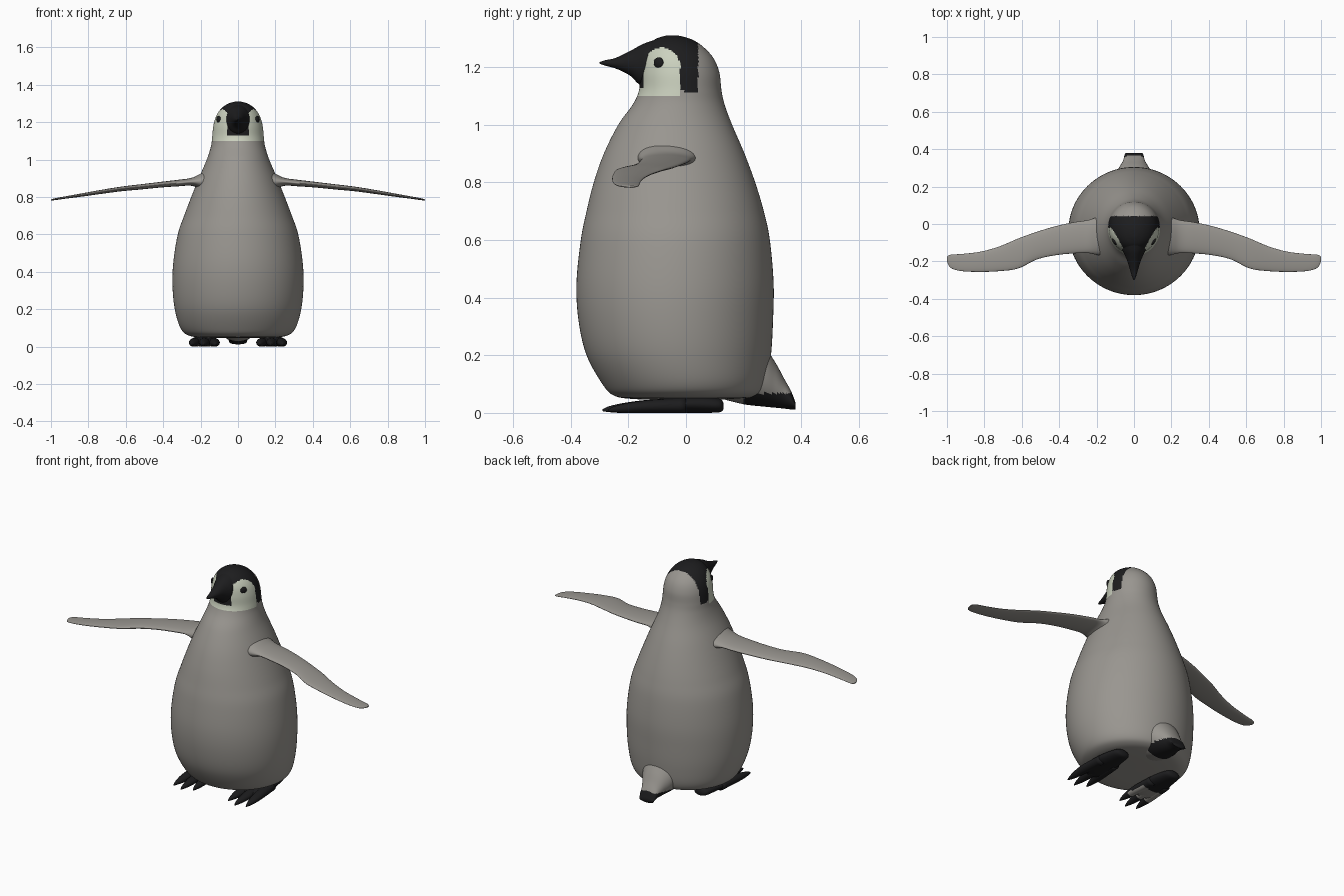
import bpy
import bmesh
import math
from mathutils import Vector

cube = bpy.data.objects.get("Cube")
if cube:
    bpy.data.objects.remove(cube, do_unlink=True)


def material(name, colour):
    mat = bpy.data.materials.new(name)
    mat.use_nodes = True
    mat.diffuse_color = (*colour, 1)
    shader = mat.node_tree.nodes["Principled BSDF"]
    shader.inputs["Base Color"].default_value = (*colour, 1)
    shader.inputs["Roughness"].default_value = 0.8
    return mat


DOWN, BLACK, FACE = range(3)
MATERIALS = [
    material("grey_down", (0.32, 0.305, 0.28)),
    material("black_feather", (0.012, 0.012, 0.013)),
    material("pale_face", (0.6, 0.64, 0.52)),
]


def smooth_stations(stations, steps):
    """Catmull-Rom interpolation of all the values in a list of stations."""
    result = []
    last = len(stations) - 1
    for i in range(last):
        quad = [stations[max(0, min(last, i + k))] for k in (-1, 0, 1, 2)]
        for s in range(steps):
            t = s / steps
            result.append([
                b + 0.5 * t * (c - a + t * (2 * a - 5 * b + 4 * c - d + t * (3 * (b - c) + d - a)))
                for a, b, c, d in zip(*quad)])
    result.append(list(stations[last]))
    return result


def finish(name, bm, colour):
    """Turn a bmesh into a smooth object, coloured by a constant or by a rule."""
    bmesh.ops.recalc_face_normals(bm, faces=bm.faces)
    for face in bm.faces:
        face.smooth = True
        face.material_index = colour(face.calc_center_median()) if callable(colour) else colour
    mesh = bpy.data.meshes.new(name)
    bm.to_mesh(mesh)
    bm.free()
    for mat in MATERIALS:
        mesh.materials.append(mat)
    obj = bpy.data.objects.new(name, mesh)
    bpy.context.collection.objects.link(obj)
    return obj


def loft(name, axis, stations, colour, segments=32, steps=4, side=1):
    """Oval rings along an axis; a station is (position, u low, u high, v low, v high)."""
    bm = bmesh.new()
    u_axis, v_axis = [k for k in range(3) if k != axis]
    rings = []
    for pos, u0, u1, v0, v1 in smooth_stations(stations, steps):
        ring = []
        for k in range(segments):
            angle = math.tau * k / segments
            point = Vector()
            point[axis] = pos
            point[u_axis] = (u0 + u1) / 2 + (u1 - u0) / 2 * math.cos(angle)
            point[v_axis] = (v0 + v1) / 2 + (v1 - v0) / 2 * math.sin(angle)
            point.x *= side
            ring.append(bm.verts.new(point))
        rings.append(ring)
    for low, high in zip(rings, rings[1:]):
        for k in range(segments):
            n = (k + 1) % segments
            bm.faces.new((low[k], low[n], high[n], high[k]))
    bm.faces.new(rings[0])
    bm.faces.new(rings[-1])
    return finish(name, bm, colour)


def centred(rows, x=0):
    """Expand (position, half width, v low, v high) into full stations."""
    return [(p, x - w, x + w, v0, v1) for p, w, v0, v1 in rows]


# Head markings: black cap with a side strap, pale cheeks and chin
def plumage(c):
    if c.z < 1.1 or c.y > 0.042:
        return DOWN
    if c.y > -0.02:
        return BLACK if c.z > 1.115 - 0.3 * c.y * (c.y < 0) else DOWN
    cheek = ((c.y + 0.084) / 0.064) ** 2 + max(0, (c.z - 1.2) / 0.068) ** 2
    return FACE if cheek < 1 or c.z < 1.13 else BLACK


# Body and head in one smooth skin
body = [
    (0.045, 0.01, -0.06, 0.02), (0.048, 0.18, -0.18, 0.18), (0.06, 0.265, -0.25, 0.25),
    (0.1, 0.308, -0.29, 0.28), (0.2, 0.338, -0.345, 0.295), (0.32, 0.35, -0.373, 0.302),
    (0.45, 0.346, -0.38, 0.304), (0.6, 0.322, -0.365, 0.291), (0.7, 0.288, -0.345, 0.27),
    (0.8, 0.25, -0.32, 0.24), (0.9, 0.21, -0.285, 0.203), (1.0, 0.167, -0.235, 0.16),
    (1.07, 0.145, -0.185, 0.134), (1.12, 0.138, -0.163, 0.123), (1.18, 0.132, -0.16, 0.116),
    (1.23, 0.118, -0.153, 0.096), (1.27, 0.092, -0.135, 0.06), (1.295, 0.06, -0.11, 0.022),
    (1.308, 0.025, -0.075, -0.02), (1.31, 0.002, -0.05, -0.046),
]
loft("body", 2, centred(body), plumage, segments=128, steps=7)

# Tail: a flared wedge with a black tip and underside
tail = [
    (0.12, 0.15, 0.05, 0.3), (0.2, 0.13, 0.03, 0.28), (0.27, 0.1, 0.022, 0.23),
    (0.31, 0.075, 0.018, 0.175), (0.34, 0.058, 0.015, 0.12), (0.365, 0.052, 0.012, 0.075),
    (0.38, 0.046, 0.012, 0.035),
]
loft("tail", 1, centred(tail),
     lambda c: BLACK if c.y > 0.2 and c.z < 0.068 or c.y > 0.365 else DOWN, segments=48, steps=6)

# Beak: tapers out of the black forehead
beak = [
    (-0.1, 0.07, 1.14, 1.297), (-0.14, 0.062, 1.133, 1.284), (-0.165, 0.05, 1.142, 1.272),
    (-0.19, 0.039, 1.167, 1.258), (-0.22, 0.029, 1.185, 1.243), (-0.25, 0.02, 1.197, 1.23),
    (-0.28, 0.011, 1.205, 1.224), (-0.3, 0.002, 1.212, 1.217),
]
loft("beak", 1, centred(beak), BLACK)

# Flipper: broad root, swept forward at the wrist, rounded tip
flipper = [
    (0.12, -0.18, 0.06, 0.8, 0.97), (0.2, -0.165, 0.035, 0.84, 0.925),
    (0.25, -0.155, 0.02, 0.86, 0.902), (0.32, -0.157, 0.01, 0.857, 0.892),
    (0.42, -0.167, -0.012, 0.85, 0.88), (0.52, -0.19, -0.042, 0.84, 0.868),
    (0.62, -0.238, -0.078, 0.831, 0.856), (0.72, -0.252, -0.12, 0.818, 0.84),
    (0.82, -0.256, -0.148, 0.804, 0.822), (0.92, -0.252, -0.16, 0.791, 0.804),
    (0.98, -0.235, -0.164, 0.783, 0.793), (1.0, -0.2, -0.175, 0.781, 0.787),
]

# Foot pad and one clawed toe, the toe built around its own centre line
pad = [
    (0.13, 0.02, 0.012, 0.035), (0.115, 0.045, 0.002, 0.05), (0.05, 0.06, 0, 0.06),
    (-0.04, 0.075, 0, 0.058), (-0.11, 0.078, 0, 0.045), (-0.15, 0.05, 0.004, 0.035),
]
toe = [
    (0, 0.028, 0, 0.05), (-0.12, 0.029, 0, 0.046), (-0.18, 0.027, 0, 0.04),
    (-0.23, 0.019, 0, 0.032), (-0.27, 0.009, 0.003, 0.022), (-0.29, 0.002, 0.006, 0.012),
]


def sole(c):
    return DOWN if c.x < 0 and c.z < 0.012 and -0.17 < c.y < -0.06 else BLACK


for label, side in (("left", 1), ("right", -1)):
    loft(label + "_flipper", 0, flipper, DOWN, segments=40, steps=5, side=side)
    loft(label + "_foot", 1, centred(pad, 0.18), sole, side=side)
    for place, spread, reach in (("inner", -1, 0.9), ("middle", 0, 1), ("outer", 1, 0.93)):
        rows = []
        for y, w, z0, z1 in toe:
            x = 0.18 + spread * (0.045 - 0.06 * y)
            rows.append((y * reach, x - w, x + w, z0, z1))
        loft(f"{label}_{place}_toe", 1, rows, sole, segments=20, side=side)

    # Eye: a small dark bead on the cheek
    bm = bmesh.new()
    bmesh.ops.create_uvsphere(bm, u_segments=20, v_segments=12, radius=0.019)
    bmesh.ops.scale(bm, vec=(0.45, 1, 1), verts=bm.verts)
    eye = finish(label + "_eye", bm, BLACK)
    eye.location = (side * 0.104, -0.095, 1.215)
    eye.rotation_euler.z = -side * math.radians(32)
